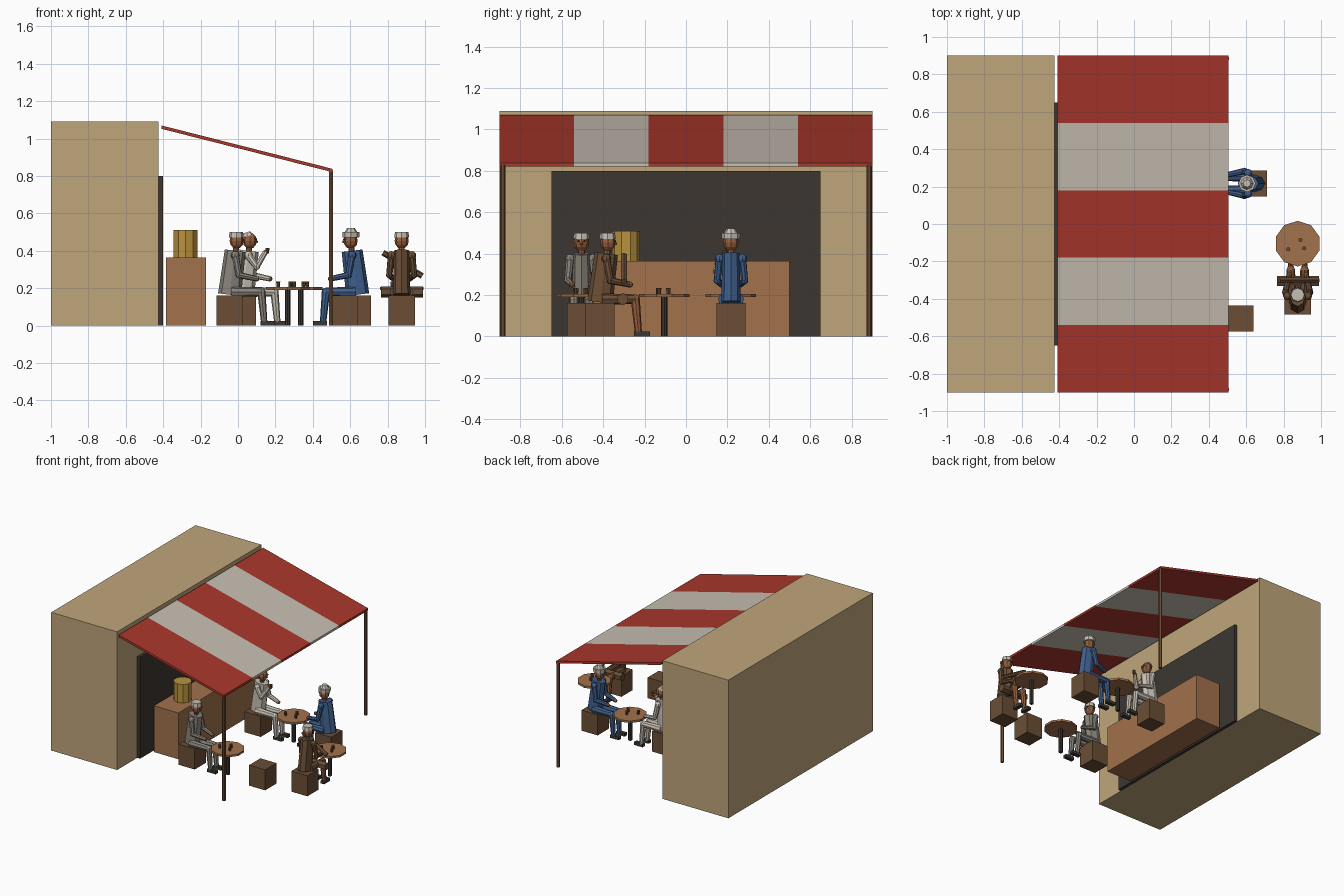
import bpy, bmesh
from math import pi
from mathutils import Matrix, Vector

if "Cube" in bpy.data.objects:
    bpy.data.objects.remove(bpy.data.objects["Cube"], do_unlink=True)


def material(name, r, g, b):
    m = bpy.data.materials.new(name)
    m.use_nodes = True
    m.diffuse_color = (r, g, b, 1)
    m.node_tree.nodes["Principled BSDF"].inputs["Base Color"].default_value = (r, g, b, 1)
    return m


sand = material("sand_wall", 0.53, 0.38, 0.20)
red = material("red_cloth", 0.40, 0.038, 0.024)
white = material("off_white_cloth", 0.57, 0.52, 0.45)
wood = material("light_wood", 0.36, 0.165, 0.072)
dark = material("near_black", 0.045, 0.037, 0.03)
brown = material("dark_wood", 0.147, 0.076, 0.036)
gold = material("golden_wood", 0.49, 0.29, 0.048)
blue = material("blue_cloth", 0.05, 0.115, 0.265)
grey = material("grey_cloth", 0.25, 0.23, 0.195)
skin = material("skin", 0.30, 0.115, 0.05)

place = Matrix.Identity(4)      # where the current group of parts stands


def finish(name, bm, mat):
    bmesh.ops.transform(bm, matrix=place, verts=bm.verts)
    mesh = bpy.data.meshes.new(name)
    bm.to_mesh(mesh)
    bm.free()
    mesh.materials.append(mat)
    ob = bpy.data.objects.new(name, mesh)
    bpy.context.collection.objects.link(ob)
    return ob


def box(name, mat, x, y, z, drop=0):
    """Box from ranges; drop lowers the +x end."""
    bm = bmesh.new()
    bmesh.ops.create_cube(bm, size=1)
    for v in bm.verts:
        end = v.co.x > 0
        v.co = Vector([r[0] if c < 0 else r[1] for c, r in zip(v.co, (x, y, z))])
        if end:
            v.co.z -= drop
    return finish(name, bm, mat)


def rod(name, mat, a, b, r1, r2=None, sides=8, flat=1):
    """Tapered rod from a to b; flat squeezes it along x."""
    a, b = Vector(a), Vector(b)
    d = b - a
    turn = Matrix.Identity(4) if abs(d.x) + abs(d.y) < 1e-6 else d.to_track_quat('Z', 'Y').to_matrix().to_4x4()
    bm = bmesh.new()
    bmesh.ops.create_cone(bm, cap_ends=True, segments=sides, radius1=r1,
                          radius2=r1 if r2 is None else r2, depth=d.length)
    bmesh.ops.scale(bm, vec=(flat, 1, 1), verts=bm.verts)
    bmesh.ops.transform(bm, matrix=Matrix.Translation((a + b) / 2) @ turn, verts=bm.verts)
    return finish(name, bm, mat)


def ball(name, mat, c, r, tall=1):
    bm = bmesh.new()
    bmesh.ops.create_uvsphere(bm, u_segments=8, v_segments=6, radius=r)
    bmesh.ops.scale(bm, vec=(1, 1, tall), verts=bm.verts)
    bmesh.ops.translate(bm, vec=c, verts=bm.verts)
    return finish(name, bm, mat)


# Building, doorway, counter and barrel
box("building", sand, (-1, -0.425), (-0.9, 0.9), (0, 1.09))
box("doorway", dark, (-0.425, -0.4), (-0.65, 0.65), (0, 0.8))
box("counter", wood, (-0.385, -0.17), (-0.5, 0.5), (0, 0.365))
rod("barrel", gold, (-0.28, -0.29, 0.365), (-0.28, -0.29, 0.51), 0.067, sides=10)

# Striped awning and its posts
for i in range(5):
    y0 = -0.9 + i * 0.36
    box("awning_stripe", white if i % 2 else red, (-0.41, 0.505), (y0, y0 + 0.36),
        (1.052, 1.07), drop=0.232)
for y in (-0.885, 0.885):
    rod("awning_post", brown, (0.497, y, 0), (0.497, y, 0.83), 0.013, sides=6)


def stool(x, y):
    box("stool", brown, (x - 0.07, x + 0.07), (y - 0.07, y + 0.07), (0, 0.162))


def table(x, y):
    rod("table_top", wood, (x, y, 0.19), (x, y, 0.206), 0.122, sides=10)
    rod("table_stem", dark, (x, y, 0), (x, y, 0.19), 0.015)
    for dx, dy in ((-0.05, -0.03), (0.035, -0.025), (0.015, 0.02)):
        rod("cup", brown, (x + dx, y + dy, 0.206), (x + dx, y + dy, 0.235), 0.009, 0.011)


def person(x, y, angle, cloth, shin=None, raised=False, hat="cap"):
    """Seated figure facing its own +x."""
    global place
    place = Matrix.Translation((x, y, 0)) @ Matrix.Rotation(angle, 4, 'Z')
    rod("torso", cloth, (0.0, 0, 0.165), (0.03, 0, 0.4), 0.062, 0.056, flat=0.75)
    rod("neck", skin, (0.032, 0, 0.395), (0.036, 0, 0.43), 0.016)
    ball("head", skin, (0.038, 0, 0.453), 0.038, 1.12)
    ball("nose", skin, (0.076, 0, 0.448), 0.007)
    # Headwear
    top = Vector((0.036, 0, 0.47))
    if hat == "turban":
        rod("turban_band", white, top, top + Vector((0, 0, 0.03)), 0.044, 0.046)
        rod("turban_crown", white, top + Vector((0, 0, 0.03)), top + Vector((0, 0, 0.052)), 0.034, 0.02)
    elif hat == "cap":
        rod("cap", white, top, top + Vector((0, 0, 0.03)), 0.04, 0.036)
    else:
        rod("skull_cap", white, (0.026, 0, 0.478), (0.02, 0, 0.498), 0.034, 0.02)
    for s in (-1, 1):
        ball("eye", dark, (0.073, s * 0.014, 0.46), 0.005)
        # Arm
        up = raised and s < 0
        shoulder = (0.03, s * 0.055, 0.375)
        elbow = (0.075, s * 0.07, 0.315) if up else (0.05, s * 0.066, 0.27)
        hand = (0.12, s * 0.035, 0.39) if up else (0.145, s * 0.045, 0.25)
        ball("shoulder", cloth, shoulder, 0.023)
        rod("upper_arm", cloth, shoulder, elbow, 0.02, 0.017)
        ball("elbow", cloth, elbow, 0.018)
        rod("forearm", cloth, elbow, hand, 0.017, 0.014)
        ball("hand", skin, hand, 0.014)
        if up:
            rod("held_cup", brown, (0.132, s * 0.03, 0.385), (0.132, s * 0.03, 0.415), 0.009, 0.011)
        # Leg and shoe
        hip, knee, ankle = (0.01, s * 0.035, 0.18), (0.17, s * 0.037, 0.18), (0.185, s * 0.037, 0.02)
        rod("thigh", cloth, hip, knee, 0.028, 0.023)
        ball("knee", shin or cloth, knee, 0.023)
        rod("shin", shin or cloth, knee, ankle, 0.022, 0.017)
        box("shoe", dark, (0.165, 0.24), (s * 0.037 - 0.015, s * 0.037 + 0.015), (0, 0.024))
    place = Matrix.Identity(4)


# Seating groups: stools, tables and customers
south, north = -0.505, 0.217
for sx, sy in ((-0.045, south), (0.57, south), (0.025, north), (0.64, north), (0.875, -0.415)):
    stool(sx, sy)
for tx, ty in ((0.265, south), (0.335, north), (0.875, -0.105)):
    table(tx, ty)
person(-0.045, south, 0, grey)
person(0.025, north, 0, white, raised=True, hat="skull_cap")
person(0.64, north, pi, blue, hat="turban")
person(0.875, -0.415, pi / 2, brown, shin=skin)

# Lap drum and long pipe of the musician
rod("lap_drum", brown, (0.765, -0.305, 0.18), (0.99, -0.305, 0.18), 0.03, sides=6)
rod("pipe", brown, (0.775, -0.3, 0.39), (0.985, -0.3, 0.265), 0.016, sides=6)
